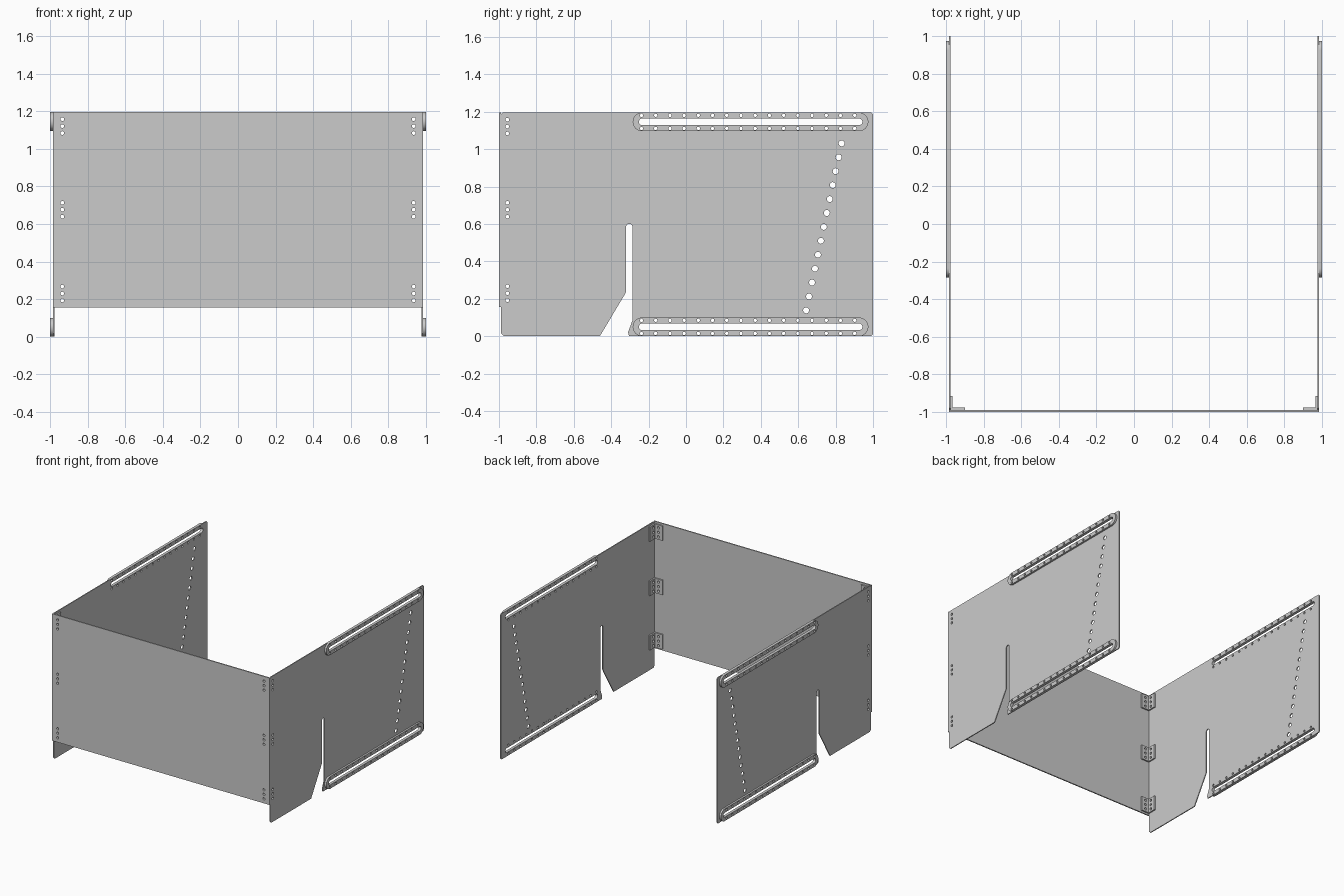
import bpy, bmesh
from math import sin, cos, pi
from mathutils import Matrix

if "Cube" in bpy.data.objects:
    bpy.data.objects.remove(bpy.data.objects["Cube"])

# local (u, v, depth) -> world: side sheets lie in YZ, front sheets in XZ
SIDE = Matrix(((0, 0, 1, 0), (1, 0, 0, 0), (0, 1, 0, 0), (0, 0, 0, 1)))
FRONT = Matrix(((1, 0, 0, 0), (0, 0, -1, 0), (0, 1, 0, 0), (0, 0, 0, 1)))


def arc(u, v, r, a0, a1, n):
    return [(u + r * cos(a0 + (a1 - a0) * i / n), v + r * sin(a0 + (a1 - a0) * i / n))
            for i in range(n + 1)]


def circle(u, v, r, n=16):
    return arc(u, v, r, 0, 2 * pi, n)[:-1]


def stadium(u0, u1, v, r):
    return arc(u0 + r, v, r, pi / 2, 3 * pi / 2, 16) + arc(u1 - r, v, r, -pi / 2, pi / 2, 16)


def rect(u0, u1, v0, v1):
    return [(u0, v0), (u1, v0), (u1, v1), (u0, v1)]


def sheet(name, loops, thickness, frame, centre):
    """Flat sheet: first loop is the outline, the others are cut-outs."""
    cu = bpy.data.curves.new(name, 'CURVE')
    cu.dimensions = '2D'
    cu.fill_mode = 'BOTH'
    cu.extrude = thickness / 2
    for pts in loops:
        sp = cu.splines.new('POLY')
        sp.points.add(len(pts) - 1)
        for p, (u, v) in zip(sp.points, pts):
            p.co = (u, v, 0, 1)
        sp.use_cyclic_u = True
    tmp = bpy.data.objects.new(name + "_curve", cu)
    bpy.context.collection.objects.link(tmp)
    dg = bpy.context.evaluated_depsgraph_get()
    me = bpy.data.meshes.new_from_object(tmp.evaluated_get(dg))
    bpy.data.objects.remove(tmp)
    me.transform(Matrix.Translation(centre) @ frame)
    bm = bmesh.new()
    bm.from_mesh(me)
    bmesh.ops.remove_doubles(bm, verts=bm.verts, dist=1e-5)
    bmesh.ops.recalc_face_normals(bm, faces=bm.faces)
    bm.to_mesh(me)
    bm.free()
    ob = bpy.data.objects.new(name, me)
    bpy.context.collection.objects.link(ob)
    bpy.ops.object.select_all(action='DESELECT')
    ob.select_set(True)
    bpy.context.view_layer.objects.active = ob
    bpy.ops.object.shade_smooth_by_angle(angle=0.6)
    return ob


BRACKET_Z = (0.234, 0.68, 1.125)
RAIL_Z = (0.054, 1.15)


def bolt_holes(u, zs):
    return [circle(u, z + d, 0.01, 12) for z in zs for d in (-0.037, 0, 0.037)]


def rail_holes(z):
    slot = [stadium(-0.252, 0.943, z, 0.018)]
    return slot + [circle(-0.238 + 0.076 * i, z + d, 0.009, 12)
                   for i in range(16) for d in (-0.035, 0.035)]


# side panel profile with the tapered notch, slots and the slanted hole row
outline = [(-0.99, 0.02), (-0.975, 0.005), (-0.46, 0.005), (-0.32, 0.24)]
outline += arc(-0.303, 0.588, 0.017, pi, 0, 12)
outline += [(-0.286, 0.09), (-0.31, 0.025), (-0.305, 0.005), (0.99, 0.005), (1, 0.015),
            (1, 1.19), (0.99, 1.2), (-0.98, 1.2), (-0.99, 1.19)]
row = [circle(0.642 + 0.19 * i / 12, 0.142 + 0.893 * i / 12, 0.016) for i in range(13)]
side_loops = [outline] + row + bolt_holes(-0.955, BRACKET_Z)
for z in RAIL_Z:
    side_loops += rail_holes(z)

for s, side in ((-1, "left"), (1, "right")):
    sheet(side + "_panel", side_loops, 0.008, SIDE, (s * 0.981, 0, 0))
    # slotted reinforcing rails on the outside
    for z, level in zip(RAIL_Z, ("lower", "upper")):
        sheet(f"{side}_{level}_slot_rail", [stadium(-0.285, 0.975, z, 0.05)] + rail_holes(z),
              0.015, SIDE, (s * 0.9925, 0, 0))
    # corner brackets, two flanges each
    for z, level in zip(BRACKET_Z, ("lower", "middle", "upper")):
        sheet(f"{side}_{level}_bracket_side_flange",
              [rect(-0.99, -0.915, z - 0.06, z + 0.06)] + bolt_holes(-0.955, [z]),
              0.012, SIDE, (s * 0.971, 0, 0))
        u0, u1 = sorted((s * 0.9, s * 0.965))
        sheet(f"{side}_{level}_bracket_front_flange",
              [rect(u0, u1, z - 0.06, z + 0.06)] + bolt_holes(s * 0.935, [z]),
              0.012, FRONT, (0, -0.984, 0))

# front panel
sheet("front_panel", [rect(-0.985, 0.985, 0.16, 1.2)] + bolt_holes(-0.935, BRACKET_Z)
      + bolt_holes(0.935, BRACKET_Z), 0.01, FRONT, (0, -0.995, 0))

# rest the model on the ground
for ob in bpy.context.collection.objects:
    ob.data.transform(Matrix.Translation((0, 0, -0.004)))
